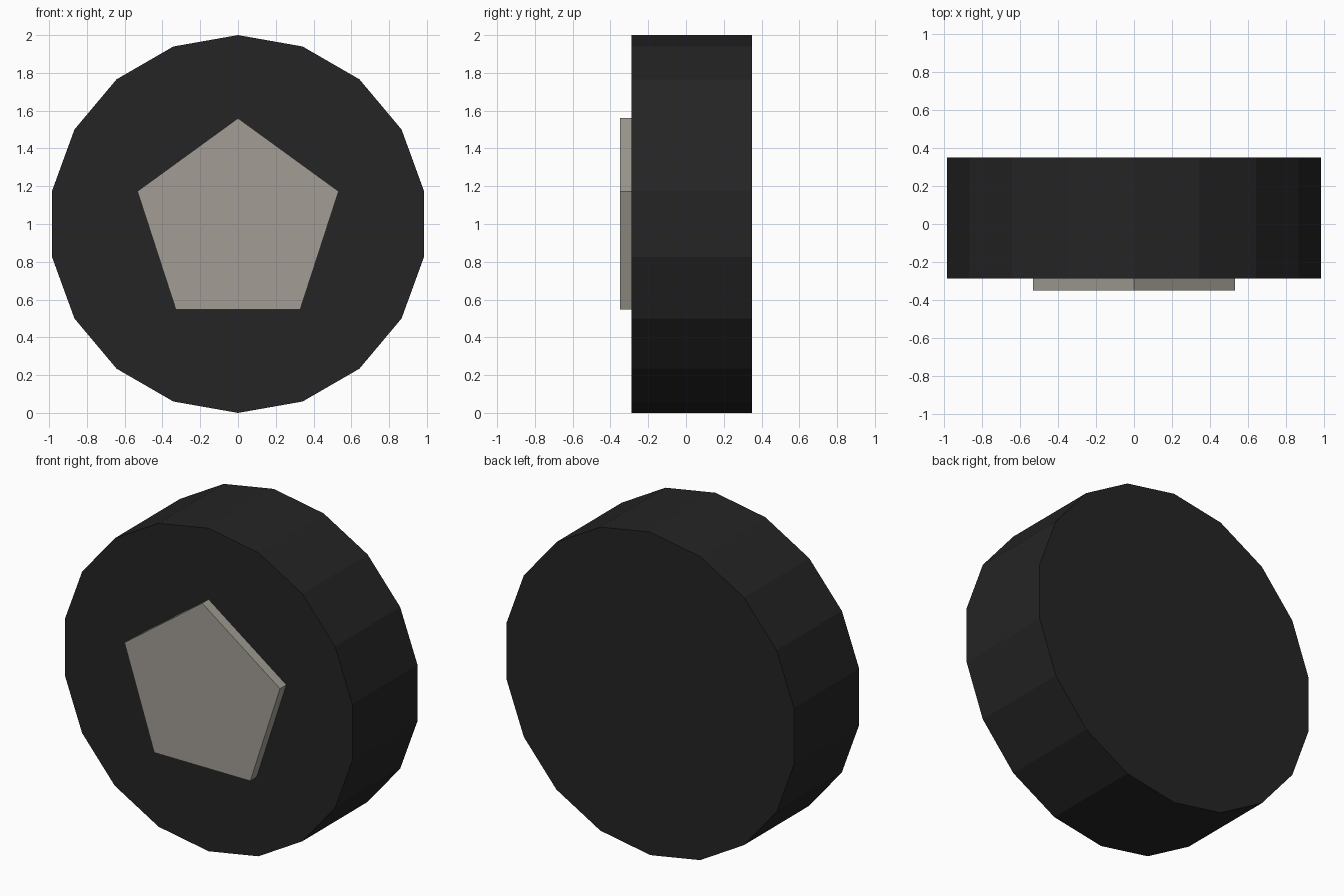
import bpy, bmesh, math

if "Cube" in bpy.data.objects:
    bpy.data.objects.remove(bpy.data.objects["Cube"])


def material(name, rgb):
    mat = bpy.data.materials.new(name)
    mat.diffuse_color = (*rgb, 1.0)
    mat.use_nodes = True
    mat.node_tree.nodes["Principled BSDF"].inputs["Base Color"].default_value = mat.diffuse_color
    return mat


def disc(name, sides, radius, y_front, y_back, mat):
    """Flat-faced polygon prism along y, with one corner pointing up."""
    bm = bmesh.new()
    ring = []
    for i in range(sides):
        a = 2 * math.pi * i / sides
        ring.append(bm.verts.new((radius * math.sin(a), y_front, 1 + radius * math.cos(a))))
    face = bm.faces.new(ring)
    ext = bmesh.ops.extrude_face_region(bm, geom=[face], use_keep_orig=True)
    moved = [v for v in ext["geom"] if isinstance(v, bmesh.types.BMVert)]
    bmesh.ops.translate(bm, verts=moved, vec=(0, y_back - y_front, 0))
    bmesh.ops.recalc_face_normals(bm, faces=bm.faces)
    mesh = bpy.data.meshes.new(name)
    bm.to_mesh(mesh)
    bm.free()
    mesh.materials.append(mat)
    obj = bpy.data.objects.new(name, mesh)
    bpy.context.collection.objects.link(obj)
    return obj


rubber = material("black rubber", (0.018, 0.018, 0.018))
metal = material("warm grey metal", (0.36, 0.34, 0.30))

# Chunky tyre
disc("tyre", 18, 1.0, -0.288, 0.35, rubber)
# Raised five-sided hub cap on the front
disc("hub_cap", 5, 0.56, -0.35, -0.288, metal)
